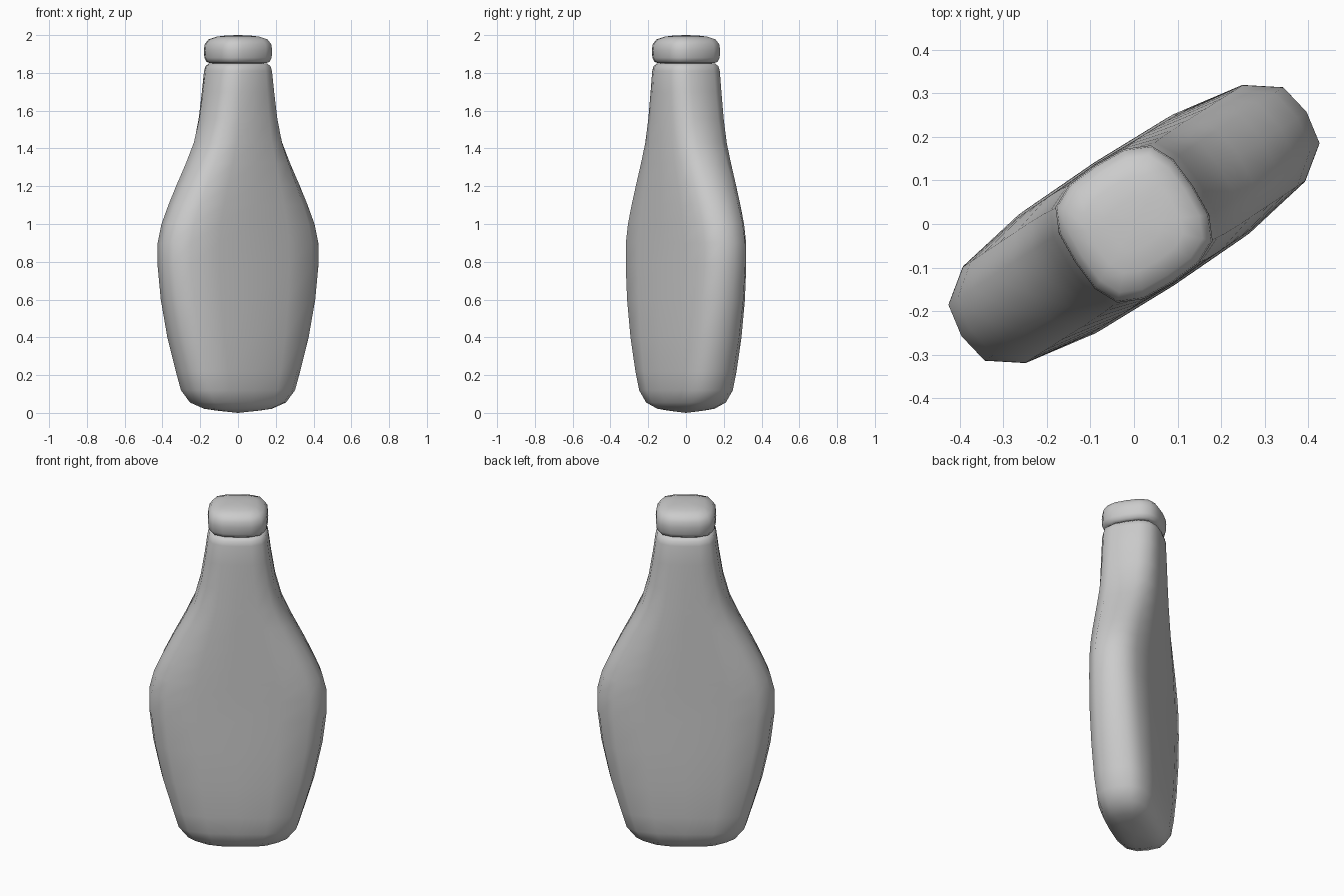
import bpy, bmesh
from math import radians
from mathutils import Matrix

cube = bpy.data.objects.get("Cube")
if cube:
    bpy.data.objects.remove(cube, do_unlink=True)

grey = bpy.data.materials.new("plain grey")
grey.use_nodes = True
grey.diffuse_color = (0.6, 0.6, 0.6, 1)
grey.node_tree.nodes["Principled BSDF"].inputs["Base Color"].default_value = (0.6, 0.6, 0.6, 1)

# Rounded-square section: one quarter, turned four times
QUARTER = [(1, 0), (0.97, 0.47), (0.81, 0.81), (0.47, 0.97)]
SECTION = []
for turn in range(4):
    for x, y in QUARTER:
        for _ in range(turn):
            x, y = -y, x
        SECTION.append((x, y))


def loft(name, rings, bottom, top):
    """Skin rings of (height, half width, half depth), closed at two tips."""
    bm = bmesh.new()
    loops = [[bm.verts.new((x * w, y * d, z)) for x, y in SECTION] for z, w, d in rings]
    n = len(SECTION)
    for low, high in zip(loops, loops[1:]):
        for i in range(n):
            j = (i + 1) % n
            bm.faces.new((low[i], low[j], high[j], high[i]))
    for loop, z in ((loops[0], bottom), (loops[-1], top)):
        tip = bm.verts.new((0, 0, z))
        for i in range(n):
            bm.faces.new((loop[i], loop[(i + 1) % n], tip))
    bmesh.ops.recalc_face_normals(bm, faces=bm.faces)
    # The flat bottle stands turned about its vertical axis
    bm.transform(Matrix.Rotation(radians(33), 4, "Z"))
    for face in bm.faces:
        face.smooth = True
    mesh = bpy.data.meshes.new(name)
    bm.to_mesh(mesh)
    bm.free()
    mesh.materials.append(grey)
    obj = bpy.data.objects.new(name, mesh)
    bpy.context.collection.objects.link(obj)
    return obj


# Flask body with shoulders and neck
loft("bottle_body", [
    (0.012, 0.12, 0.06), (0.022, 0.19, 0.10), (0.055, 0.27, 0.135),
    (0.12, 0.322, 0.156), (0.22, 0.353, 0.165), (0.4, 0.407, 0.168),
    (0.6, 0.45, 0.167), (0.78, 0.472, 0.163), (0.9, 0.472, 0.162),
    (1.0, 0.447, 0.162), (1.1, 0.402, 0.163), (1.2, 0.352, 0.163),
    (1.32, 0.288, 0.164), (1.43, 0.236, 0.164), (1.56, 0.2, 0.163),
    (1.7, 0.177, 0.161), (1.81, 0.162, 0.158), (1.835, 0.155, 0.152),
    (1.85, 0.138, 0.136),
], 0.0, 1.86)

# Rounded cap
loft("bottle_cap", [
    (1.852, 0.135, 0.135), (1.86, 0.15, 0.15), (1.88, 0.159, 0.159),
    (1.92, 0.161, 0.161), (1.95, 0.158, 0.158), (1.977, 0.14, 0.14),
    (1.992, 0.1, 0.1), (1.998, 0.055, 0.055),
], 1.852, 2.0)
